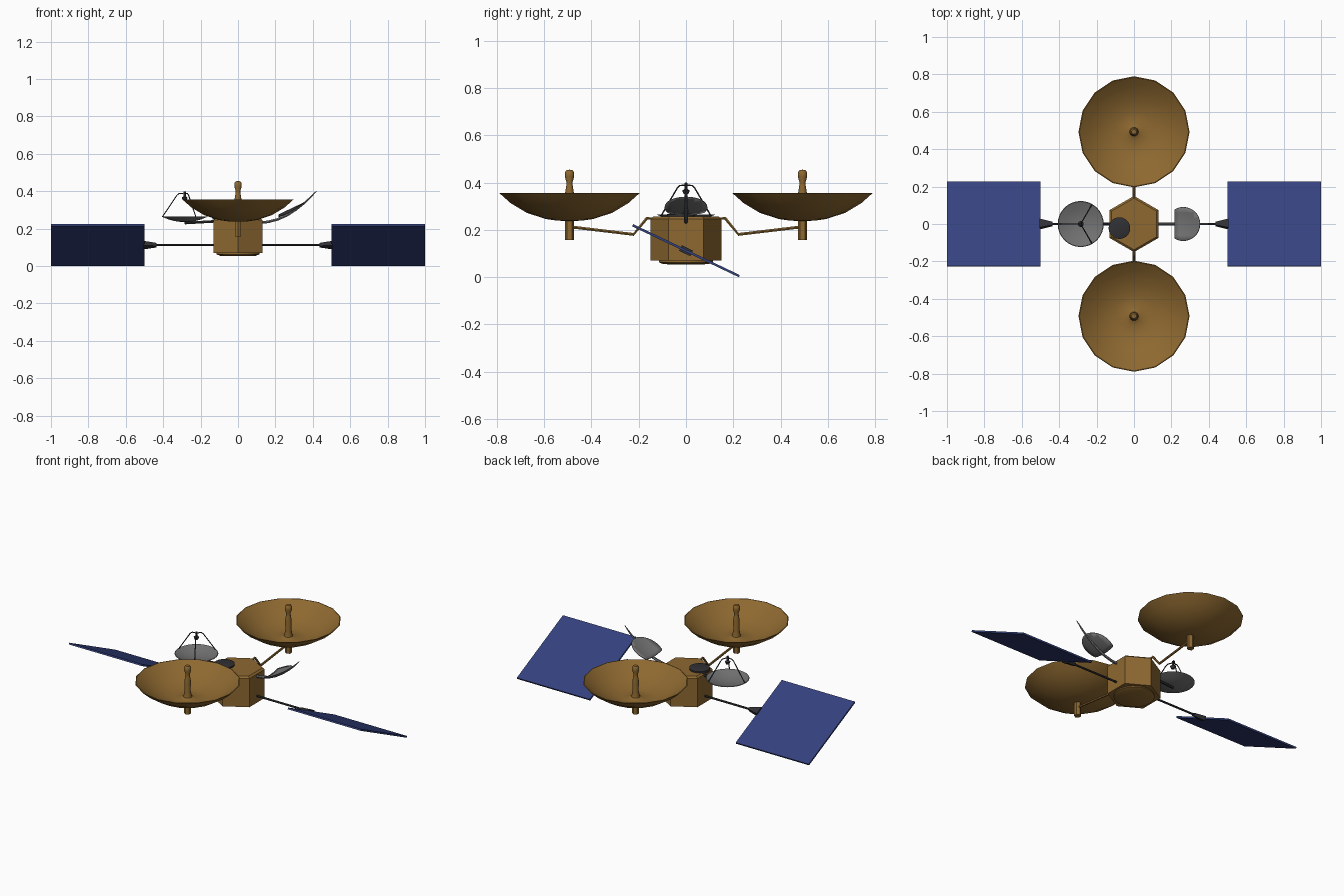
import bpy, bmesh, math
from mathutils import Vector, Matrix

if "Cube" in bpy.data.objects:
    bpy.data.objects.remove(bpy.data.objects["Cube"])


def mat(name, rgb):
    m = bpy.data.materials.new(name)
    m.diffuse_color = (*rgb, 1)
    m.use_nodes = True
    m.node_tree.nodes["Principled BSDF"].inputs["Base Color"].default_value = m.diffuse_color
    return m


BRONZE = mat("bronze", (0.27, 0.14, 0.03))
BLUE = mat("panel_blue", (0.035, 0.055, 0.21))
GREY = mat("grey", (0.17, 0.17, 0.17))
DARK = mat("dark", (0.03, 0.03, 0.035))


def finish(name, bm, material, smooth=None):
    bmesh.ops.recalc_face_normals(bm, faces=bm.faces)
    me = bpy.data.meshes.new(name)
    bm.to_mesh(me)
    bm.free()
    ob = bpy.data.objects.new(name, me)
    bpy.context.collection.objects.link(ob)
    me.materials.append(material)
    if smooth:
        bpy.ops.object.select_all(action='DESELECT')
        ob.select_set(True)
        bpy.context.view_layer.objects.active = ob
        bpy.ops.object.shade_smooth_by_angle(angle=math.radians(smooth))
    return ob


def lathe(name, profile, sides, loc, material, smooth=None, turn=0):
    # revolve (radius, z) points about a vertical axis
    bm = bmesh.new()
    verts = [bm.verts.new((r, 0, z)) for r, z in profile]
    edges = [bm.edges.new(p) for p in zip(verts, verts[1:])]
    bmesh.ops.spin(bm, geom=verts + edges, axis=(0, 0, 1), cent=(0, 0, 0),
                   steps=sides, angle=math.tau)
    bmesh.ops.remove_doubles(bm, verts=bm.verts, dist=1e-4)
    bm.transform(Matrix.Translation(loc) @ Matrix.Rotation(turn, 4, 'Z'))
    return finish(name, bm, material, smooth)


def rod(name, points, radii, material, sides=6):
    # round bar swept along a path, with a radius at each point
    bm = bmesh.new()
    pts = [Vector(p) for p in points]
    rings = []
    for i, p in enumerate(pts):
        d = (pts[min(i + 1, len(pts) - 1)] - pts[max(i - 1, 0)]).normalized()
        u = d.cross(Vector((0, 0, 1)))
        u = u.normalized() if u.length > 1e-3 else Vector((1, 0, 0))
        v = d.cross(u)
        angles = [math.tau * k / sides for k in range(sides)]
        rings.append([bm.verts.new(p + radii[i] * (u * math.cos(a) + v * math.sin(a)))
                      for a in angles])
    for a, b in zip(rings, rings[1:]):
        for k in range(sides):
            n = (k + 1) % sides
            bm.faces.new((a[k], a[n], b[n], b[k]))
    bm.faces.new(rings[0])
    bm.faces.new(rings[-1])
    return finish(name, bm, material, 40)


# Hexagonal body with shallow round underside and a small sensor on top
lathe("body", [(0, .07), (.15, .07), (.15, .247), (.138, .257), (0, .257)],
      6, (0, 0, 0), BRONZE, turn=math.pi / 2)
lathe("underside_cap", [(.115, .072), (.115, .063), (.095, .055), (0, .053)],
      24, (0, 0, 0), BRONZE, 30)
lathe("top_sensor", [(0, .25), (.058, .25), (.058, .266), (.048, .27), (0, .268)],
      20, (-.078, -.022, 0), DARK, 30)

# Two large dishes, each with a feed, a hub and a bent support arm
dish_profile = [(0, .238), (.05, .239), (.10, .246), (.18, .272), (.25, .314), (.297, .356),
                (.292, .357), (.245, .319), (.18, .28), (.11, .256), (.05, .251),
                (.024, .262), (.017, .30), (.019, .355), (.014, .385), (.012, .40),
                (.02, .425), (.02, .443), (.013, .453), (0, .455)]
for side, s in (("front", -1), ("back", 1)):
    lathe(f"{side}_large_dish", dish_profile, 16, (0, s * .493, 0), BRONZE, 35)
    lathe(f"{side}_dish_hub", [(0, .158), (.02, .158), (.02, .242), (0, .242)],
          6, (0, s * .493, 0), BRONZE, turn=math.pi / 2)
    rod(f"{side}_dish_arm", [(0, s * .13, .245), (0, s * .165, .25),
                             (0, s * .222, .181), (0, s * .49, .213)], [.007] * 4, BRONZE)

# Tilted solar panels with booms and tapered yokes
for side, s in (("left", -1), ("right", 1)):
    bm = bmesh.new()
    bmesh.ops.create_cube(bm, size=1)
    bm.transform(Matrix.Translation((s * .75, 0, .112))
                 @ Matrix.Rotation(math.radians(-25.5), 4, 'X')
                 @ Matrix.Diagonal((.5, .5, .01, 1)))
    finish(f"{side}_solar_panel", bm, BLUE)
    rod(f"{side}_panel_boom", [(s * .12, 0, .112), (s * .46, 0, .112)], [.006] * 2, DARK)
    bm = bmesh.new()
    ends = [[bm.verts.new((s * x, y, z)) for y, z in ((-w, -h), (w, -h), (w, h), (-w, h))]
            for x, w, h in ((.435, .009, .009), (.505, .026, .013))]
    for k in range(4):
        n = (k + 1) % 4
        bm.faces.new((ends[0][k], ends[0][n], ends[1][n], ends[1][k]))
    bm.faces.new(ends[0])
    bm.faces.new(ends[1])
    bm.transform(Matrix.Translation((0, 0, .112)) @ Matrix.Rotation(math.radians(-25.5), 4, 'X'))
    finish(f"{side}_panel_yoke", bm, DARK)

# Small left dish with a three-legged feed support
cx = -.285
lathe("small_dish", [(0, .235), (.04, .238), (.08, .247), (.123, .264), (.12, .266),
                     (.08, .251), (.04, .242), (0, .239)], 32, (cx, 0, 0), GREY, 35)
rod("small_dish_arm", [(-.11, 0, .24), (cx, 0, .23)], [.008, .008], DARK)
for i, deg in enumerate((60, 180, 300)):
    c, s = math.cos(math.radians(deg)), math.sin(math.radians(deg))
    rod(f"feed_leg_{i + 1}", [(cx + r * c, r * s, z) for r, z in
                              ((.12, .262), (.042, .378), (.03, .388), (0, .39))], [.003] * 4, DARK)
lathe("small_feed", [(0, .35), (.01, .352), (.016, .366), (.006, .374), (.006, .398), (0, .398)],
      12, (cx, 0, 0), DARK, 35)


# Offset reflector on the right: a trimmed disc lying on a paraboloid
def bowl(x, y=0):
    return .252 + 1.8 * ((x - .13) ** 2 + y * y)


bm = bmesh.new()
bmesh.ops.create_circle(bm, cap_ends=True, segments=32, radius=.09)
bm.transform(Matrix.Translation((.262, 0, 0)))
for x in [.2, .225, .25, .275, .3, .325]:
    bmesh.ops.bisect_plane(bm, geom=bm.verts[:] + bm.edges[:] + bm.faces[:],
                           plane_co=(x + .017, 0, 0), plane_no=(1, 0, 0), clear_inner=(x == .2))
for y in [-.06, -.03, 0, .03, .06]:
    bmesh.ops.bisect_plane(bm, geom=bm.verts[:] + bm.edges[:] + bm.faces[:],
                           plane_co=(0, y, 0), plane_no=(0, 1, 0))
for v in bm.verts:
    v.co.z = bowl(v.co.x, v.co.y)
reflector = finish("offset_reflector", bm, GREY, 35)
reflector.modifiers.new("thickness", 'SOLIDIFY').thickness = .004

# Curved tapering spar carrying the reflector
xs = [.11, .16, .21, .26, .31, .35, .385, .42]
rod("reflector_spar", [(x, 0, bowl(x) - .012 * (.45 - x) / .2) for x in xs],
    [.008, .008, .008, .008, .007, .006, .005, .002], GREY)
